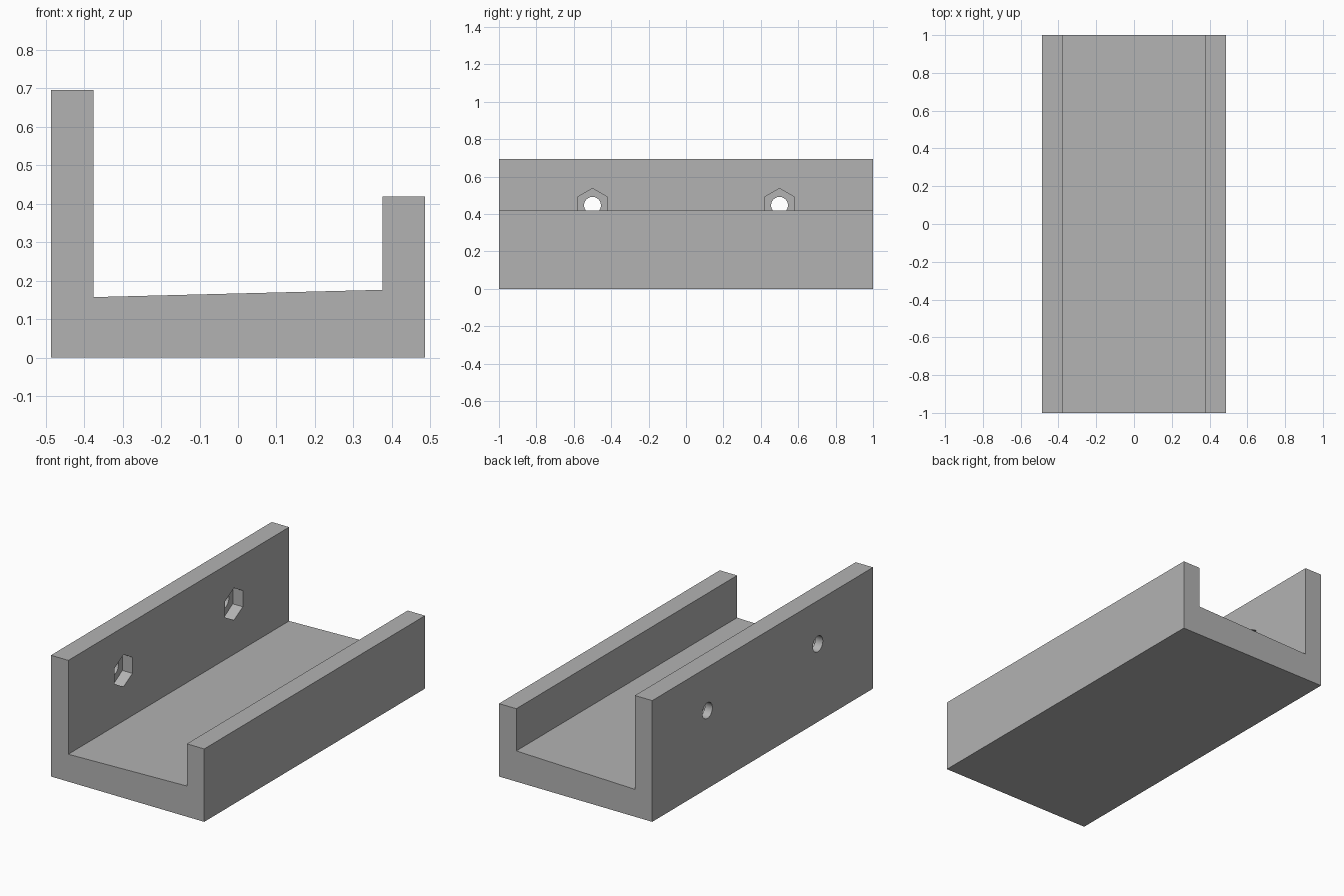
import bpy, bmesh
from math import sin, cos, pi, radians
from mathutils import Vector

cube = bpy.data.objects.get("Cube")
if cube:
    bpy.data.objects.remove(cube, do_unlink=True)

grey = bpy.data.materials.new("plain grey")
grey.use_nodes = True
grey.diffuse_color = (0.45, 0.45, 0.45, 1)
grey.node_tree.nodes["Principled BSDF"].inputs["Base Color"].default_value = (0.45, 0.45, 0.45, 1)


def prism(name, outline, sweep):
    """Solid made by sweeping a closed outline along a vector."""
    bm = bmesh.new()
    face = bm.faces.new([bm.verts.new(p) for p in outline])
    swept = bmesh.ops.extrude_face_region(bm, geom=[face])["geom"]
    bmesh.ops.translate(bm, vec=Vector(sweep),
                        verts=[v for v in swept if isinstance(v, bmesh.types.BMVert)])
    bmesh.ops.recalc_face_normals(bm, faces=bm.faces)
    mesh = bpy.data.meshes.new(name)
    bm.to_mesh(mesh)
    bm.free()
    mesh.materials.append(grey)
    obj = bpy.data.objects.new(name, mesh)
    bpy.context.collection.objects.link(obj)
    return obj


def cut(body, name, x0, x1, y, z, radius, sides):
    """Cut a regular-sided hole along x, with one corner pointing up."""
    angles = [2 * pi * i / sides for i in range(sides)]
    cutter = prism(name, [(x0, y + radius * sin(a), z + radius * cos(a)) for a in angles],
                   (x1 - x0, 0, 0))
    cutter.hide_render = True
    mod = body.modifiers.new(name, 'BOOLEAN')
    mod.operation, mod.solver, mod.object = 'DIFFERENCE', 'EXACT', cutter
    bpy.context.view_layer.objects.active = body
    bpy.ops.object.modifier_apply(modifier=mod.name)
    bpy.data.objects.remove(cutter, do_unlink=True)


# Channel: tall right wall, gently sloping floor, short left wall
half, inner, tall, short = 0.486, 0.376, 0.695, 0.418
profile = [(-half, 0), (half, 0), (half, short), (inner, short),
           (inner, 0.176), (-inner, 0.157), (-inner, tall), (-half, tall)]
channel = prism("mounting_channel", [(x, -1, z) for x, z in profile], (0, 2, 0))

# Bolt holes through the tall wall with hexagonal nut pockets inside
for y in (-0.5, 0.5):
    cut(channel, "nut_pocket", -inner - 0.063, -inner + 0.05, y, 0.445, 0.0924, 6)
    cut(channel, "bolt_hole", -half - 0.05, -inner + 0.05, y, 0.447, 0.045, 32)

bpy.ops.object.select_all(action='DESELECT')
channel.select_set(True)
bpy.context.view_layer.objects.active = channel
bpy.ops.object.shade_smooth_by_angle(angle=radians(30))
